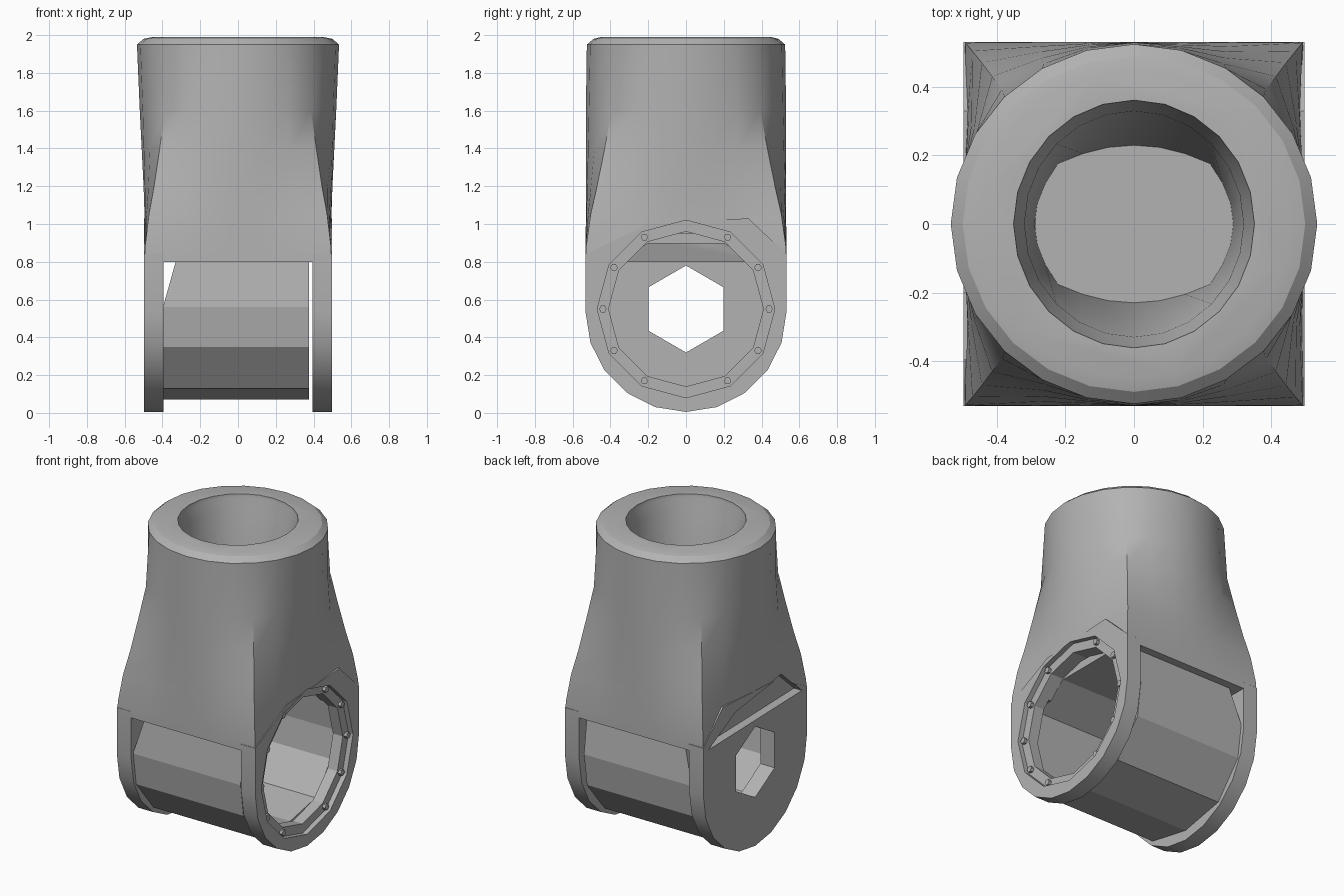
import bpy, bmesh
from math import sin, cos, pi, radians

cube = bpy.data.objects.get("Cube")
if cube:
    bpy.data.objects.remove(cube)

grey = bpy.data.materials.new("matte grey")
grey.use_nodes = True
colour = (0.45, 0.45, 0.45, 1)
grey.diffuse_color = colour
grey.node_tree.nodes["Principled BSDF"].inputs["Base Color"].default_value = colour

AXIS_Z = 0.55


def loft(name, rings, closed=False):
    """Skin a list of equal-length rings; cap the ends or join last to first."""
    bm = bmesh.new()
    loops = [[bm.verts.new(p) for p in ring] for ring in rings]
    n = len(loops[0])
    pairs = list(zip(loops, loops[1:]))
    if closed:
        pairs.append((loops[-1], loops[0]))
    else:
        bm.faces.new(loops[0])
        bm.faces.new(loops[-1])
    for a, b in pairs:
        for i in range(n):
            j = (i + 1) % n
            bm.faces.new((a[i], a[j], b[j], b[i]))
    bmesh.ops.recalc_face_normals(bm, faces=bm.faces)
    mesh = bpy.data.meshes.new(name)
    bm.to_mesh(mesh)
    bm.free()
    obj = bpy.data.objects.new(name, mesh)
    bpy.context.collection.objects.link(obj)
    mesh.materials.append(grey)
    return obj


def section(z, hx, hy, roundness, n=24):
    """Cross-section blending from a rectangle (0) to an ellipse (1)."""
    pts = []
    for i in range(n):
        c, s = cos(2 * pi * i / n), sin(2 * pi * i / n)
        k = roundness + (1 - roundness) / max(abs(c), abs(s))
        pts.append((hx * c * k, hy * s * k, z))
    return pts


def circle_x(x, r, n, turn=0):
    return [(x, r * cos(2 * pi * i / n + turn), AXIS_Z + r * sin(2 * pi * i / n + turn))
            for i in range(n)]


def cut(target, tool, operation="DIFFERENCE"):
    mod = target.modifiers.new(operation.title(), "BOOLEAN")
    mod.operation = operation
    mod.solver = "EXACT"
    mod.object = tool
    bpy.context.view_layer.objects.active = target
    bpy.ops.object.modifier_apply(modifier=mod.name)
    bpy.data.objects.remove(tool)


def smooth(obj, angle):
    bpy.ops.object.select_all(action="DESELECT")
    obj.select_set(True)
    bpy.context.view_layer.objects.active = obj
    bpy.ops.object.shade_smooth_by_angle(angle=radians(angle))


# Barrel outline, also used to hollow the housing where the drum passes through
half = [(0.23, 0.95), (0.48, 0.80), (0.51, 0.56), (0.48, 0.35), (0.30, 0.13)]
profile = half + [(0, 0.07)] + [(-y, z) for y, z in reversed(half)]


def drum_ring(left_end, scale):
    return [(0.375 if left_end else -0.40 + 0.28 * max(0, z - AXIS_Z),
             y * scale, AXIS_Z + (z - AXIS_Z) * scale) for y, z in profile]


# Neck: rectangular skirt blending into a round collar, with a tapered bore
housing = loft("housing", [
    section(0.80, 0.495, 0.532, 0),
    section(0.88, 0.495, 0.532, 0.02),
    section(1.05, 0.495, 0.53, 0.16),
    section(1.20, 0.50, 0.53, 0.38),
    section(1.40, 0.51, 0.53, 0.64),
    section(1.60, 0.52, 0.53, 0.88),
    section(1.95, 0.535, 0.525, 1),
    section(1.98, 0.50, 0.49, 1),
    section(1.99, 0.45, 0.45, 1)])
bore = loft("bore", [
    section(0.70, 0.29, 0.23, 0.8),
    section(0.95, 0.29, 0.23, 0.8),
    section(1.90, 0.32, 0.33, 1),
    section(1.97, 0.35, 0.36, 1),
    section(2.10, 0.36, 0.37, 1)])
cut(housing, bore)
cut(housing, loft("cavity", [drum_ring(False, 0.93), drum_ring(True, 0.93)]))

# Ears: round-bottomed side plates
outline = [(0.532 * cos(a), 0.535 + 0.53 * sin(a))
           for a in (pi + pi * i / 10 for i in range(11))]
outline += [(0.532, 0.84), (0.33, 1.03), (-0.2, 1.0), (-0.532, 0.84)]
for side in (-1, 1):
    ear = loft("ear", [[(side * x, y, z) for y, z in outline] for x in (0.395, 0.497)])
    cut(housing, ear, "UNION")

# Left ear gets a wide stepped opening, right ear a small six-sided one
cut(housing, loft("opening", [circle_x(0.3, 0.41, 12), circle_x(0.6, 0.41, 12)]))
cut(housing, loft("recess", [circle_x(0.465, 0.47, 12), circle_x(0.6, 0.47, 12)]))
cut(housing, loft("socket", [circle_x(-0.6, 0.23, 6, pi / 6), circle_x(-0.3, 0.23, 6, pi / 6)]))

# Notch above the right ear's plate
notch = [(-0.48, 0.83), (0.48, 0.81), (0.2, 0.95), (-0.28, 1.01)]
cut(housing, loft("notch", [[(x, y, z) for y, z in notch] for x in (-0.6, -0.44)]))
housing.name = "housing"
smooth(housing, 25)

# Barrel: faceted hollow drum filling the fork, its right rim leaning in at the top
loft("barrel", [drum_ring(False, 1), drum_ring(True, 1),
                drum_ring(True, 0.87), drum_ring(False, 0.87)], closed=True)

# Bolts around the wide opening
for i in range(12):
    if i in (3, 9):
        continue
    a = i * pi / 6
    y, z = 0.44 * cos(a), AXIS_Z + 0.44 * sin(a)
    loft("bolt_%d" % i, [[(x, y + 0.02 * cos(k * pi / 3), z + 0.02 * sin(k * pi / 3))
                          for k in range(6)] for x in (0.455, 0.485)])
